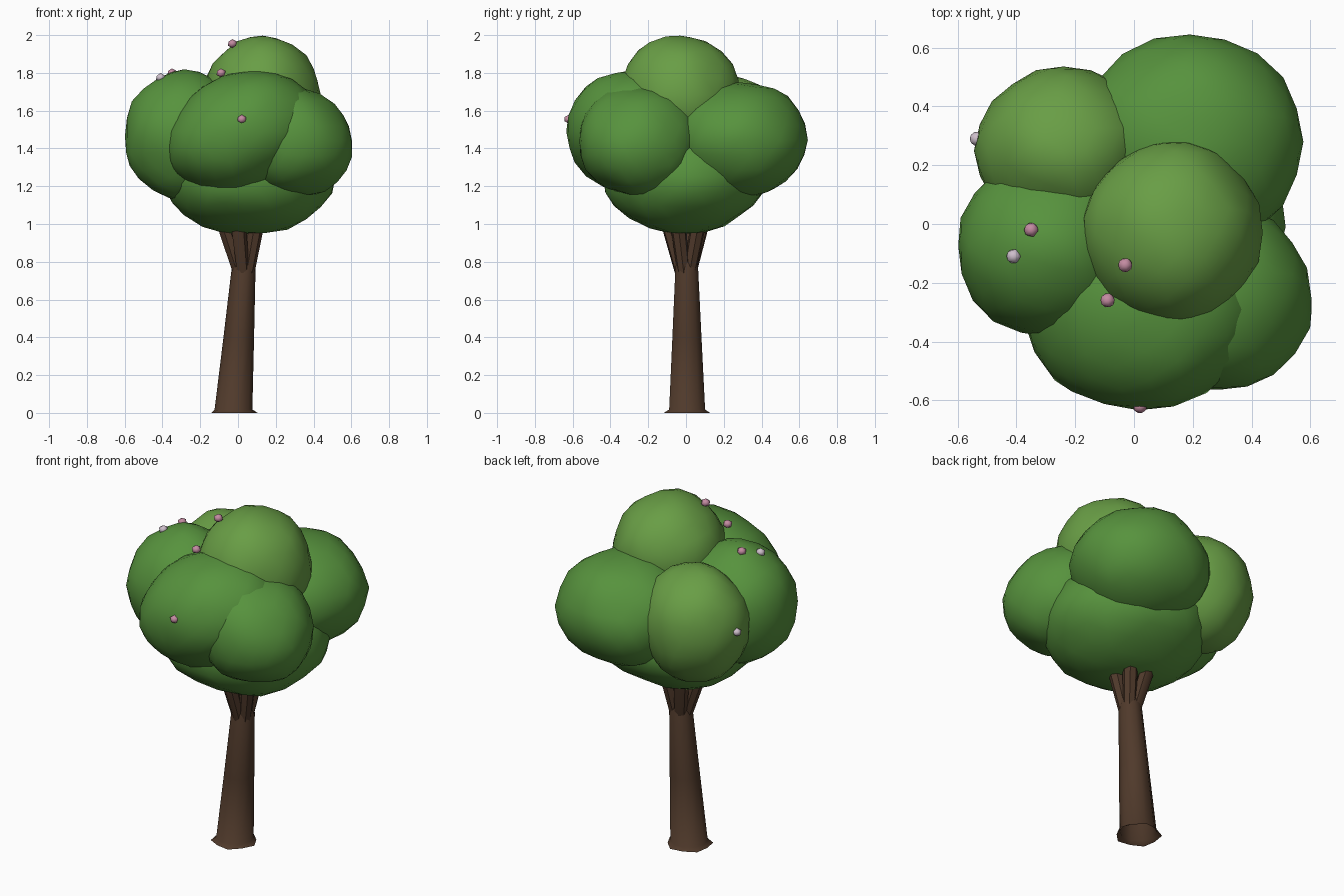
import bpy, bmesh, math
from mathutils import Vector, noise

if "Cube" in bpy.data.objects:
    bpy.data.objects.remove(bpy.data.objects["Cube"])


def material(name, rgb):
    m = bpy.data.materials.new(name)
    m.diffuse_color = (*rgb, 1)
    m.use_nodes = True
    m.node_tree.nodes["Principled BSDF"].inputs["Base Color"].default_value = m.diffuse_color
    return m


BARK = material("bark", (0.08, 0.042, 0.024))
LEAF = material("leaf", (0.095, 0.29, 0.047))
LIGHT = material("light_leaf", (0.14, 0.34, 0.06))
PINK = material("pink_blossom", (0.55, 0.26, 0.36))
PALE = material("pale_blossom", (0.62, 0.52, 0.6))


def finish(bm, name, mat):
    bmesh.ops.recalc_face_normals(bm, faces=bm.faces)
    me = bpy.data.meshes.new(name)
    bm.to_mesh(me)
    bm.free()
    ob = bpy.data.objects.new(name, me)
    bpy.context.collection.objects.link(ob)
    me.materials.append(mat)
    bpy.ops.object.select_all(action='DESELECT')
    bpy.context.view_layer.objects.active = ob
    ob.select_set(True)
    bpy.ops.object.shade_smooth_by_angle(angle=math.radians(50))
    return ob


def ball(name, centre, radii, mat, subdiv=3, bump=0.0, shear=0.0):
    """Icosphere ellipsoid with a gentle lumpy surface; shear leans it along x."""
    bm = bmesh.new()
    bmesh.ops.create_icosphere(bm, subdivisions=subdiv, radius=1)
    c = Vector(centre)
    for v in bm.verts:
        n = 1 + bump * noise.noise(v.co * 1.8 + c * 7)
        p = Vector([v.co[i] * radii[i] * n for i in range(3)])
        p.x += shear * p.z
        v.co = p + c
    return finish(bm, name, mat)


def tube(name, rings, sides, mat, wobble=0.0):
    """Open loft of rings (x, y, z, radius); wobble roughens the first."""
    bm = bmesh.new()
    loops = []
    for k, (x, y, z, r) in enumerate(rings):
        loop = []
        for i in range(sides):
            a = math.tau * i / sides
            rr = r * (1 + (wobble * (-1) ** i if k == 0 else 0))
            loop.append(bm.verts.new((x + rr * math.cos(a), y + rr * math.sin(a), z)))
        loops.append(loop)
    for lo, hi in zip(loops, loops[1:]):
        for i in range(sides):
            j = (i + 1) % sides
            bm.faces.new((lo[i], lo[j], hi[j], hi[i]))
    return finish(bm, name, mat)


# Trunk with a small root flare, leaning slightly to the right
tube("trunk", [(-0.025, 0.005, 0, 0.122), (-0.024, 0.006, 0.018, 0.1),
               (0.004, 0.005, 0.4, 0.081), (0.03, 0.004, 0.77, 0.063),
               (0.03, 0.004, 0.82, 0.05)], 10, BARK, 0.05)

# Five branches fanning into the crown
for i in range(5):
    a = math.radians(45 + 72 * i)
    dx, dy = math.cos(a), math.sin(a)
    tube(f"branch_{i + 1}", [(0.03 + 0.026 * dx, 0.026 * dy, 0.74, 0.034),
                             (0.018 + 0.08 * dx, 0.08 * dy, 0.95, 0.041),
                             (0.018 + 0.11 * dx, 0.11 * dy, 1.08, 0.036)], 7, BARK)

# Overlapping foliage clumps: centre, radii, colour, lean
clumps = [
    ("top_foliage", (0.13, -0.03, 1.685), (0.305, 0.315, 0.315), LIGHT, 0),
    ("front_foliage", (0.015, -0.29, 1.49), (0.385, 0.345, 0.325), LEAF, 0.25),
    ("right_foliage", (0.29, -0.25, 1.44), (0.315, 0.325, 0.295), LEAF, -0.1),
    ("left_foliage", (-0.285, -0.075, 1.465), (0.32, 0.31, 0.345), LEAF, 0),
    ("back_left_foliage", (-0.24, 0.25, 1.455), (0.30, 0.285, 0.33), LIGHT, 0),
    ("back_right_foliage", (0.19, 0.28, 1.445), (0.385, 0.365, 0.31), LEAF, 0),
    ("lower_foliage", (0.055, -0.01, 1.25), (0.46, 0.435, 0.31), LEAF, 0),
]
for name, centre, radii, mat, lean in clumps:
    ball(name, centre, radii, mat, bump=0.06, shear=lean)

# Small blossoms dotted over the crown
blossoms = [
    (-0.03, -0.14, 1.955, PINK), (-0.35, -0.02, 1.80, PINK),
    (-0.09, -0.26, 1.80, PINK), (0.02, -0.62, 1.555, PINK),
    (-0.41, -0.11, 1.775, PALE), (-0.535, 0.29, 1.49, PALE),
    (0.0, 0.27, 1.66, PALE),
]
for i, (x, y, z, mat) in enumerate(blossoms):
    ball(f"blossom_{i + 1}", (x, y, z), (0.027, 0.027, 0.024), mat, subdiv=1)
